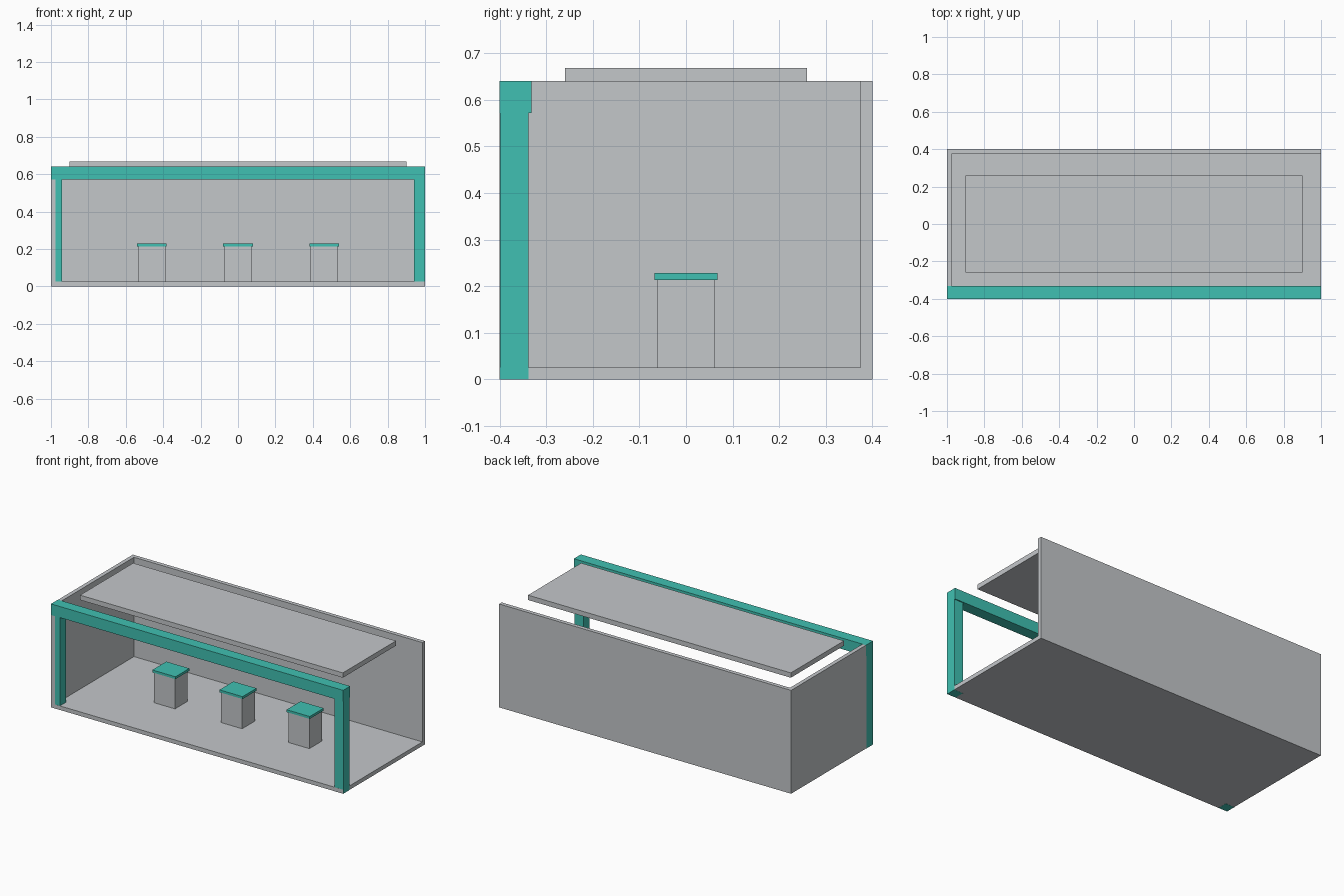
import bpy
import bmesh

old = bpy.data.objects.get("Cube")
if old:
    bpy.data.objects.remove(old, do_unlink=True)


def make_material(name, color):
    mat = bpy.data.materials.new(name)
    mat.use_nodes = True
    mat.diffuse_color = color
    mat.node_tree.nodes["Principled BSDF"].inputs["Base Color"].default_value = color
    return mat


grey = make_material("light_grey", (0.55, 0.57, 0.59, 1))
teal = make_material("teal", (0.051, 0.53, 0.445, 1))


def box(name, x, y, z, mat):
    """Box spanning the given (min, max) range on each axis."""
    bm = bmesh.new()
    bmesh.ops.create_cube(bm, size=1)
    for v in bm.verts:
        for i, (low, high) in enumerate((x, y, z)):
            v.co[i] = high if v.co[i] > 0 else low
    mesh = bpy.data.meshes.new(name)
    bm.to_mesh(mesh)
    bm.free()
    mesh.materials.append(mat)
    obj = bpy.data.objects.new(name, mesh)
    bpy.context.collection.objects.link(obj)
    return obj


W, D, H, T = 1.0, 0.4, 0.64, 0.025   # half width, half depth, height, panel thickness
E = 0.0006                           # keeps flush faces apart

# Shell: floor, back wall and one closed end
box("floor", (-W, W), (-D, D), (0, T), grey)
box("back_wall", (-W, W), (D - T, D), (T, H), grey)
box("side_wall", (-W, -W + T), (-D, D - T), (T, H), grey)

# Front frame: two posts and a beam
for side, name in ((-1, "right_post"), (1, "left_post")):
    ends = sorted((side * (W + E), side * 0.94))
    box(name, ends, (-D + E, -0.338), (-E, 0.575), teal)
box("front_beam", (-W - E, W + E), (-D - E, -0.332), (0.572, H + E), teal)

# Raised roof panel
box("roof_panel", (-0.9, 0.9), (-0.26, 0.26), (0.638, 0.668), grey)

# Row of stools
for i, cx in enumerate((-0.46, 0, 0.46), 1):
    box(f"stool_base_{i}", (cx - 0.072, cx + 0.072), (-0.062, 0.062), (T, 0.213), grey)
    box(f"stool_seat_{i}", (cx - 0.079, cx + 0.079), (-0.068, 0.068), (0.213, 0.228), teal)
